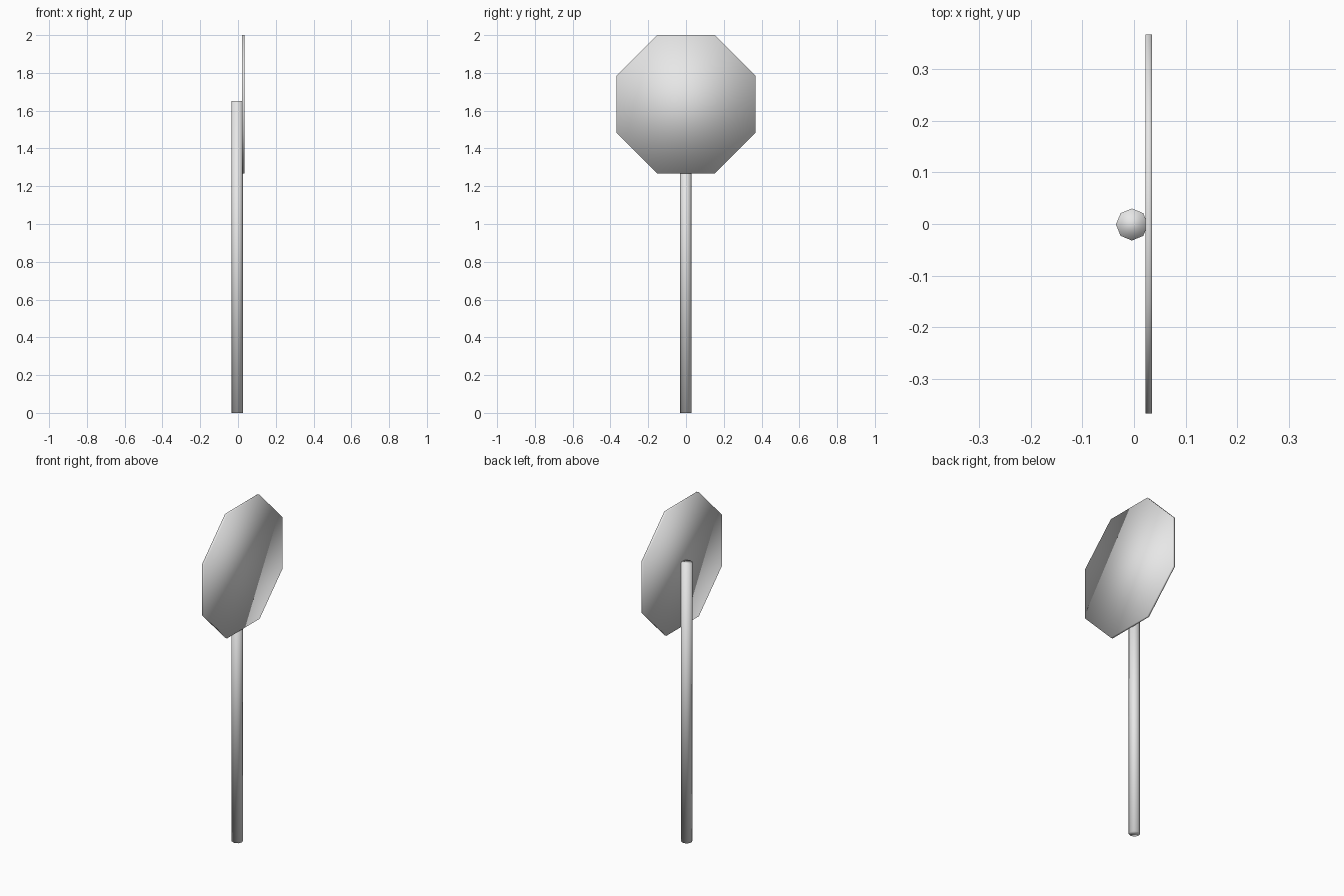
import bpy
from math import pi

cube = bpy.data.objects.get("Cube")
if cube:
    bpy.data.objects.remove(cube, do_unlink=True)

GREY = (0.8, 0.8, 0.8, 1.0)
metal = bpy.data.materials.new("plain_grey")
metal.use_nodes = True
metal.diffuse_color = GREY
metal.node_tree.nodes["Principled BSDF"].inputs["Base Color"].default_value = GREY


def octagonal_prism(name, radius, depth, location, turn=0.0, tilt=0.0):
    """Eight-sided prism, turned about its own axis, then tilted about y."""
    bpy.ops.mesh.primitive_cylinder_add(
        vertices=8, radius=radius, depth=depth, end_fill_type='NGON',
        location=location, rotation=(0, tilt, turn))
    obj = bpy.context.object
    obj.name = name
    if tilt:
        # Turn first in the flat plane, then stand the plate upright
        obj.rotation_mode = 'ZYX'
    bpy.ops.object.transform_apply(location=False, rotation=True, scale=True)
    bpy.ops.object.shade_smooth()
    obj.data.materials.append(metal)
    return obj


# Post: slim pole with corners on the axes
octagonal_prism("post", 0.031, 1.65, (-0.004, -0.001, 0.825))

# Sign plate: thin upright octagon facing +x, with a flat edge on top
octagonal_prism("sign_plate", 0.397, 0.013, (0.0285, 0, 1.633),
                turn=pi / 8, tilt=pi / 2)
